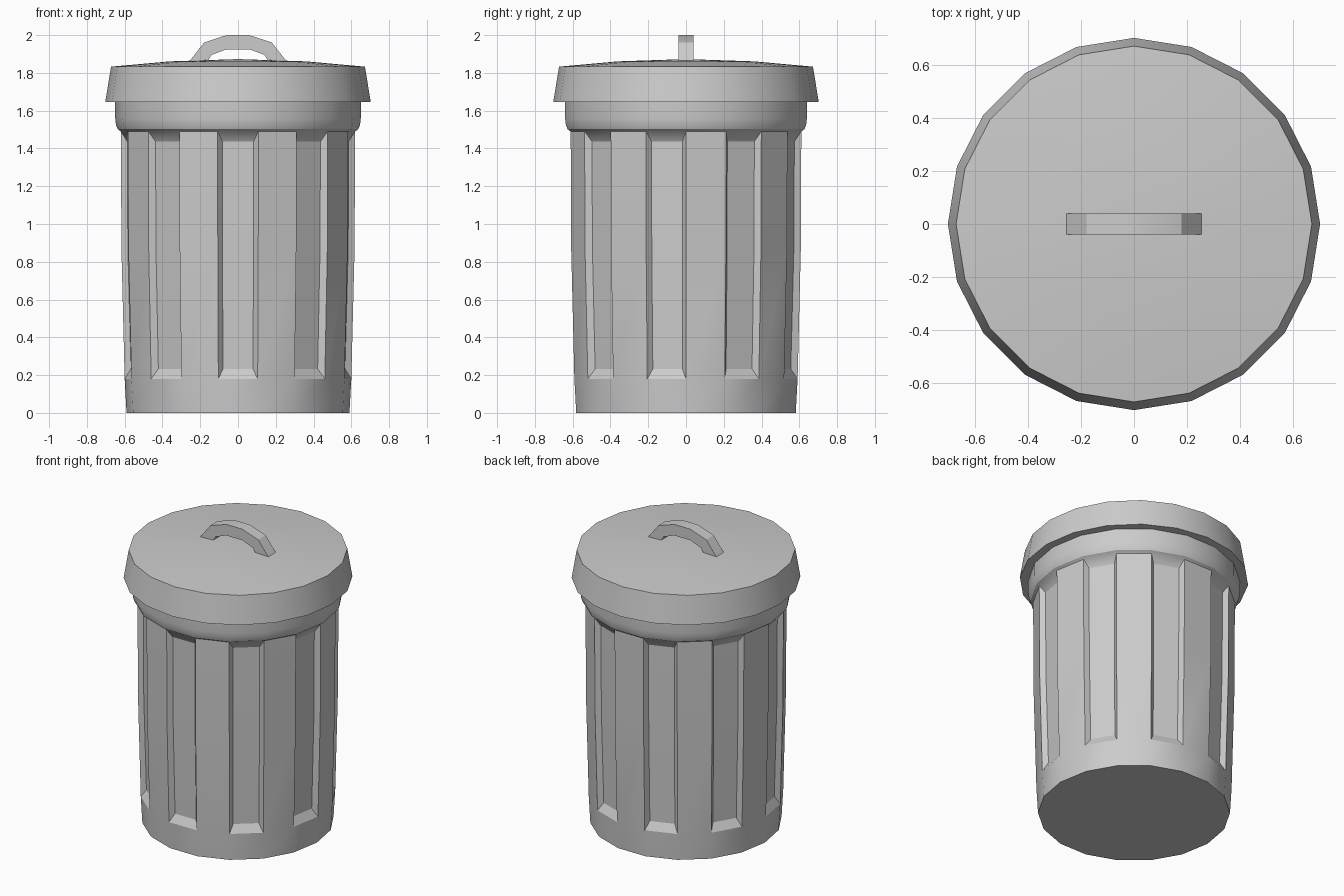
import bpy, bmesh
from math import cos, sin, pi, radians

if "Cube" in bpy.data.objects:
    bpy.data.objects.remove(bpy.data.objects["Cube"])


def finish(bm, name, angle=None):
    bmesh.ops.recalc_face_normals(bm, faces=bm.faces)
    mesh = bpy.data.meshes.new(name)
    bm.to_mesh(mesh)
    bm.free()
    ob = bpy.data.objects.new(name, mesh)
    bpy.context.collection.objects.link(ob)
    if angle:
        bpy.ops.object.select_all(action='DESELECT')
        ob.select_set(True)
        bpy.context.view_layer.objects.active = ob
        bpy.ops.object.shade_smooth_by_angle(angle=radians(angle))
    return ob


def lathe(bm, profile, sides):
    """Stack rings of (radius, z); returns rings and bands of quads."""
    rings = [[bm.verts.new((r * cos(2 * pi * i / sides), r * sin(2 * pi * i / sides), z))
              for i in range(sides)] for r, z in profile]
    bands = [[bm.faces.new((a[i], a[(i + 1) % sides], b[(i + 1) % sides], b[i]))
              for i in range(sides)] for a, b in zip(rings, rings[1:])]
    return rings, bands


# Body: 18 sides, every second panel recessed
SIDES = 18
PANEL_BOTTOM, PANEL_TOP = 0.18, 1.49
bm = bmesh.new()
rings, bands = lathe(bm, [(0.59, 0), (0.6, PANEL_BOTTOM), (0.617, 0.86), (0.62, PANEL_TOP),
                          (0.637, 1.502), (0.646, 1.525), (0.65, 1.56), (0.65, 1.65)], SIDES)
bm.faces.new(rings[0][::-1])
bm.faces.new(rings[-1])
columns = [(i, [bands[1][i], bands[2][i]]) for i in range(1, SIDES, 2)]
bm.normal_update()
bmesh.ops.inset_region(bm, faces=[f for _, fs in columns for f in fs],
                       thickness=0.025, use_even_offset=True)
for i, faces in columns:
    mid = 2 * pi * (i + 0.5) / SIDES
    for v in {v for f in faces for v in f.verts}:
        v.co.x -= 0.03 * cos(mid)
        v.co.y -= 0.03 * sin(mid)
        if v.co.z > 1.2:
            v.co.z = PANEL_TOP - 0.053
        elif v.co.z < 0.5:
            v.co.z = PANEL_BOTTOM + 0.053
finish(bm, "can_body", 28)

# Lid: 20 sides, flared skirt and shallow dome
bm = bmesh.new()
rings, _ = lathe(bm, [(0.703, 1.645), (0.672, 1.833), (0.36, 1.861)], 20)
bm.faces.new(rings[0][::-1])
apex = bm.verts.new((0, 0, 1.873))
for i in range(20):
    bm.faces.new((rings[-1][i], rings[-1][(i + 1) % 20], apex))
finish(bm, "lid", 30)

# Handle: faceted arch, mirrored half profile
outer = [(0.262, 1.855), (0.18, 1.96), (0.06, 2.0)]
inner = [(0.165, 1.855), (0.14, 1.895), (0.06, 1.925)]
outer += [(-x, z) for x, z in outer[::-1]]
inner += [(-x, z) for x, z in inner[::-1]]
bm = bmesh.new()
sections = [[bm.verts.new((x, y, z)) for (x, z), y in
             ((o, -0.04), (o, 0.04), (n, 0.04), (n, -0.04))] for o, n in zip(outer, inner)]
for a, b in zip(sections, sections[1:]):
    for k in range(4):
        bm.faces.new((a[k], a[(k + 1) % 4], b[(k + 1) % 4], b[k]))
bm.faces.new(sections[0])
bm.faces.new(sections[-1])
finish(bm, "lid_handle", 30)
